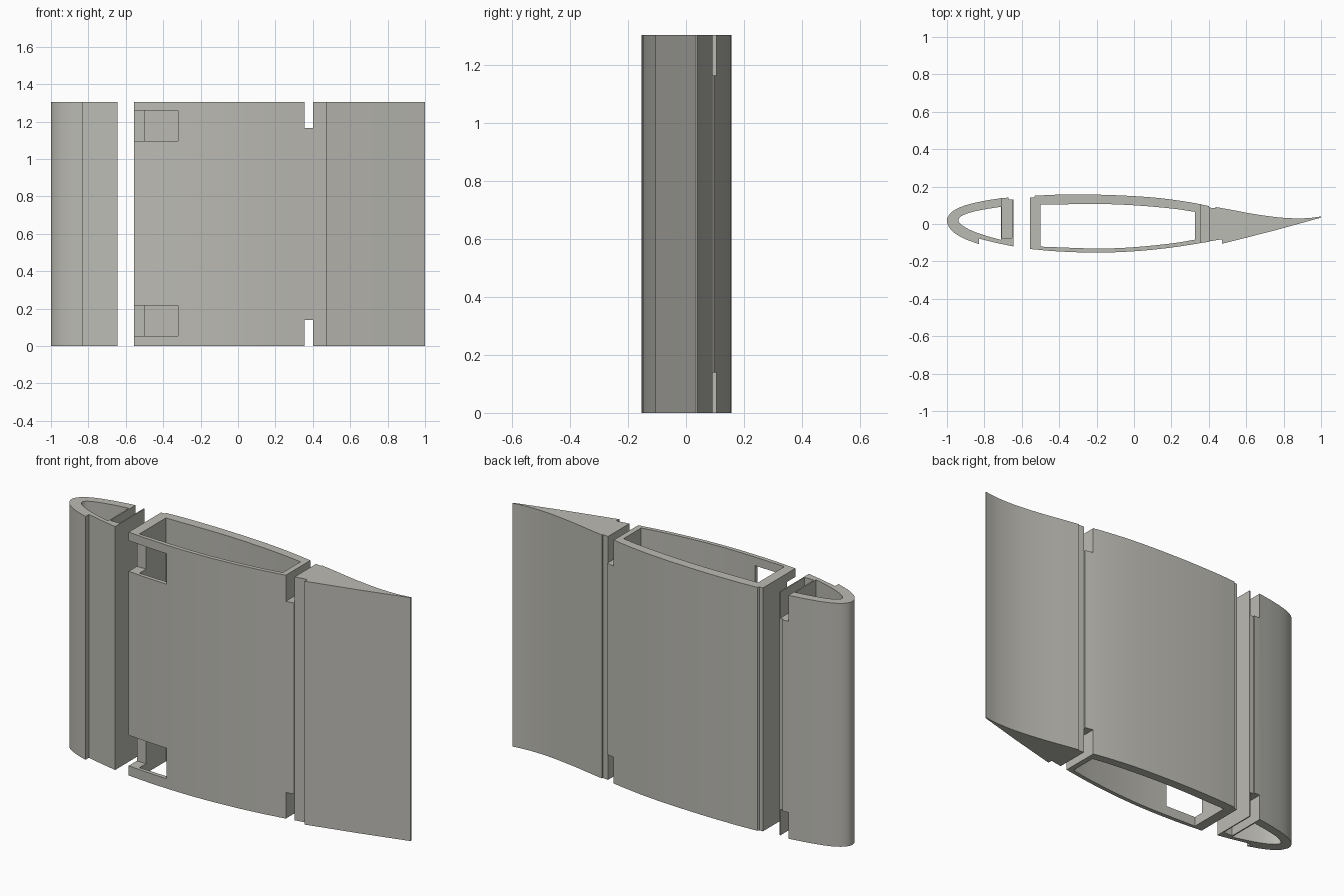
import bpy, bmesh
from mathutils import Vector

H = 1.305          # span of the wing section
SLOT = 0.14        # height of the hinge slots at each end

cube = bpy.data.objects.get("Cube")
if cube:
    bpy.data.objects.remove(cube, do_unlink=True)

grey = bpy.data.materials.new("warm grey")
grey.use_nodes = True
grey.diffuse_color = (0.5, 0.495, 0.455, 1)
grey.node_tree.nodes["Principled BSDF"].inputs["Base Color"].default_value = grey.diffuse_color


def smooth(points, n=4):
    """Catmull-Rom curve through the points."""
    p = [Vector(q) for q in points]
    p = [2 * p[0] - p[1]] + p + [2 * p[-1] - p[-2]]
    out = []
    for a, b, c, d in zip(p, p[1:], p[2:], p[3:]):
        for i in range(n):
            t = i / n
            out.append(0.5 * (2 * b + (c - a) * t + (2 * a - 5 * b + 4 * c - d) * t ** 2
                              + (3 * b - a - 3 * c + d) * t ** 3))
    return out + [p[-2]]


def prism(name, outline, z0=0, z1=H):
    """Extrude a plan outline upward."""
    bm = bmesh.new()
    face = bm.faces.new([bm.verts.new((p[0], p[1], z0)) for p in outline])
    top = bmesh.ops.extrude_face_region(bm, geom=[face])["geom"]
    for v in top:
        if isinstance(v, bmesh.types.BMVert):
            v.co.z = z1
    bmesh.ops.recalc_face_normals(bm, faces=bm.faces)
    me = bpy.data.meshes.new(name)
    bm.to_mesh(me)
    bm.free()
    me.materials.append(grey)
    ob = bpy.data.objects.new(name, me)
    bpy.context.collection.objects.link(ob)
    return ob


def box(name, x0, x1, y0, y1, z0, z1):
    return prism(name, [(x0, y0), (x1, y0), (x1, y1), (x0, y1)], z0, z1)


def cut(ob, cutters):
    """Subtract the cutters and discard them."""
    bpy.context.view_layer.objects.active = ob
    for c in cutters:
        m = ob.modifiers.new("cut", "BOOLEAN")
        m.operation, m.solver, m.object = "DIFFERENCE", "EXACT", c
        bpy.ops.object.modifier_apply(modifier=m.name)
        bpy.data.objects.remove(c, do_unlink=True)


def end_slots(x0, x1, y0, y1):
    return [box("slot_cutter", x0, x1, y0, y1, -0.1, SLOT),
            box("slot_cutter", x0, x1, y0, y1, H - SLOT, H + 0.1)]


# Leading edge: hollow nose, recessed front lip, slotted rear web
nose_curve = smooth([(-0.83, -0.107), (-0.91, -0.077), (-0.975, -0.035), (-1, 0.018),
                     (-0.975, 0.063), (-0.91, 0.097), (-0.81, 0.122), (-0.705, 0.139)], 5)
leading_edge = prism("leading_edge", [(-0.645, -0.12), (-0.74, -0.1), (-0.83, -0.078)] + nose_curve
                     + [(-0.67, 0.141), (-0.67, 0.131), (-0.645, 0.131)])
nose_hole = smooth([(-0.712, -0.085), (-0.8, -0.06), (-0.88, -0.03), (-0.932, 0.005),
                    (-0.932, 0.035), (-0.88, 0.06), (-0.8, 0.078), (-0.712, 0.092)])
cut(leading_edge, [prism("hollow_cutter", nose_hole, -0.1, H + 0.1)]
    + end_slots(-0.705, -0.651, -0.075, 0.3))

# Centre box: hollow, two corner windows, slotted rear edge
front_skin = smooth([(-0.555, -0.134), (-0.4, -0.147), (-0.2, -0.153), (0, -0.146),
                     (0.2, -0.126), (0.4, -0.095)])
back_skin = smooth([(0.4, 0.096), (0.3, 0.116), (0.15, 0.137), (0, 0.149),
                    (-0.2, 0.157), (-0.4, 0.157), (-0.53, 0.151)])
centre_box = prism("centre_box", front_skin + back_skin + [(-0.535, 0.141), (-0.555, 0.141)])
centre_hole = smooth([(-0.5, -0.121), (-0.2, -0.131), (0, -0.124), (0.2, -0.104), (0.325, -0.084)]) \
    + smooth([(0.325, 0.065), (0.2, 0.083), (0, 0.1), (-0.2, 0.107), (-0.5, 0.103)])
windows = [box("window_cutter", -0.6, -0.32, -0.3, -0.065, z, z + 0.164) for z in (0.052, H - 0.21)]
cut(centre_box, [prism("hollow_cutter", centre_hole, -0.1, H + 0.1)] + windows
    + end_slots(0.355, 0.45, -0.3, 0.3))

# Trailing edge: solid wedge with recessed lips beside the hinge line
trailing_curve = smooth([(1, 0.04), (0.92, 0.031), (0.8, 0.033), (0.65, 0.052),
                         (0.52, 0.076), (0.435, 0.091)], 5)
trailing_edge = prism("trailing_edge", [(0.401, -0.093), (0.47, -0.082), (0.47, -0.106),
                                        (0.75, -0.035), (1, 0.034)]
                      + trailing_curve + [(0.435, 0.084), (0.401, 0.088)])

# Smooth skins with sharp corners
bpy.ops.object.select_all(action="DESELECT")
for ob in (leading_edge, centre_box, trailing_edge):
    ob.select_set(True)
bpy.context.view_layer.objects.active = centre_box
bpy.ops.object.shade_smooth_by_angle(angle=0.4)
